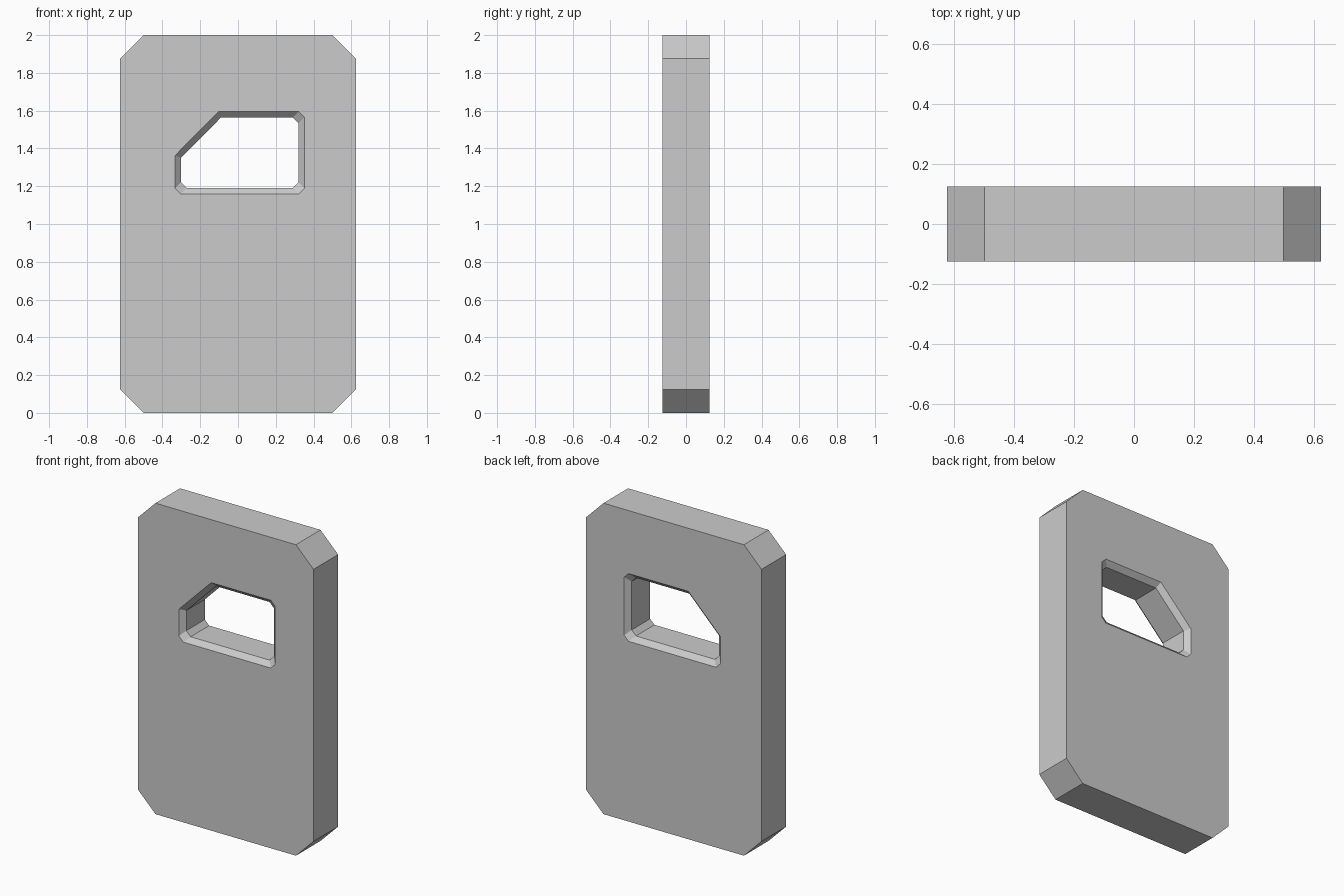
import bpy, bmesh

if "Cube" in bpy.data.objects:
    bpy.data.objects.remove(bpy.data.objects["Cube"])


def loft(name, rings):
    """Closed solid through rings given as (y, [(x, z), ...])."""
    bm = bmesh.new()
    loops = [[bm.verts.new((x, y, z)) for x, z in pts] for y, pts in rings]
    n = len(loops[0])
    for a, b in zip(loops, loops[1:]):
        for i in range(n):
            j = (i + 1) % n
            bm.faces.new((a[i], a[j], b[j], b[i]))
    bm.faces.new(loops[0])
    bm.faces.new(loops[-1])
    bmesh.ops.recalc_face_normals(bm, faces=bm.faces)
    mesh = bpy.data.meshes.new(name)
    bm.to_mesh(mesh)
    bm.free()
    obj = bpy.data.objects.new(name, mesh)
    bpy.context.collection.objects.link(obj)
    return obj


# Plate with clipped corners
T = 0.125
outline = [(-0.5, 0), (0.5, 0), (0.625, 0.125), (0.625, 1.875),
           (0.5, 2), (-0.5, 2), (-0.625, 1.875), (-0.625, 0.125)]
plate = loft("plate", [(-T, outline), (T, outline)])

# Window opening: wide at the faces, narrower inside
B = 0.031
wide = [(-0.302, 1.159), (0.321, 1.159), (0.352, 1.19), (0.352, 1.564),
        (0.321, 1.595), (-0.103, 1.595), (-0.333, 1.363), (-0.333, 1.19)]
narrow = [(-0.271, 1.19), (0.29, 1.19), (0.321, 1.221), (0.321, 1.533),
          (0.29, 1.564), (-0.09, 1.564), (-0.302, 1.35), (-0.302, 1.221)]
flare = [(2 * a - c, 2 * b - d) for (a, b), (c, d) in zip(wide, narrow)]
cutter = loft("window_cutter", [(-T - B, flare), (-T + B, narrow),
                                (T - B, narrow), (T + B, flare)])
cutter.hide_render = True

# Cut the window through the plate
mod = plate.modifiers.new("window", 'BOOLEAN')
mod.operation = 'DIFFERENCE'
mod.solver = 'EXACT'
mod.object = cutter
bpy.context.view_layer.objects.active = plate
plate.select_set(True)
bpy.ops.object.modifier_apply(modifier=mod.name)
bpy.data.objects.remove(cutter)
